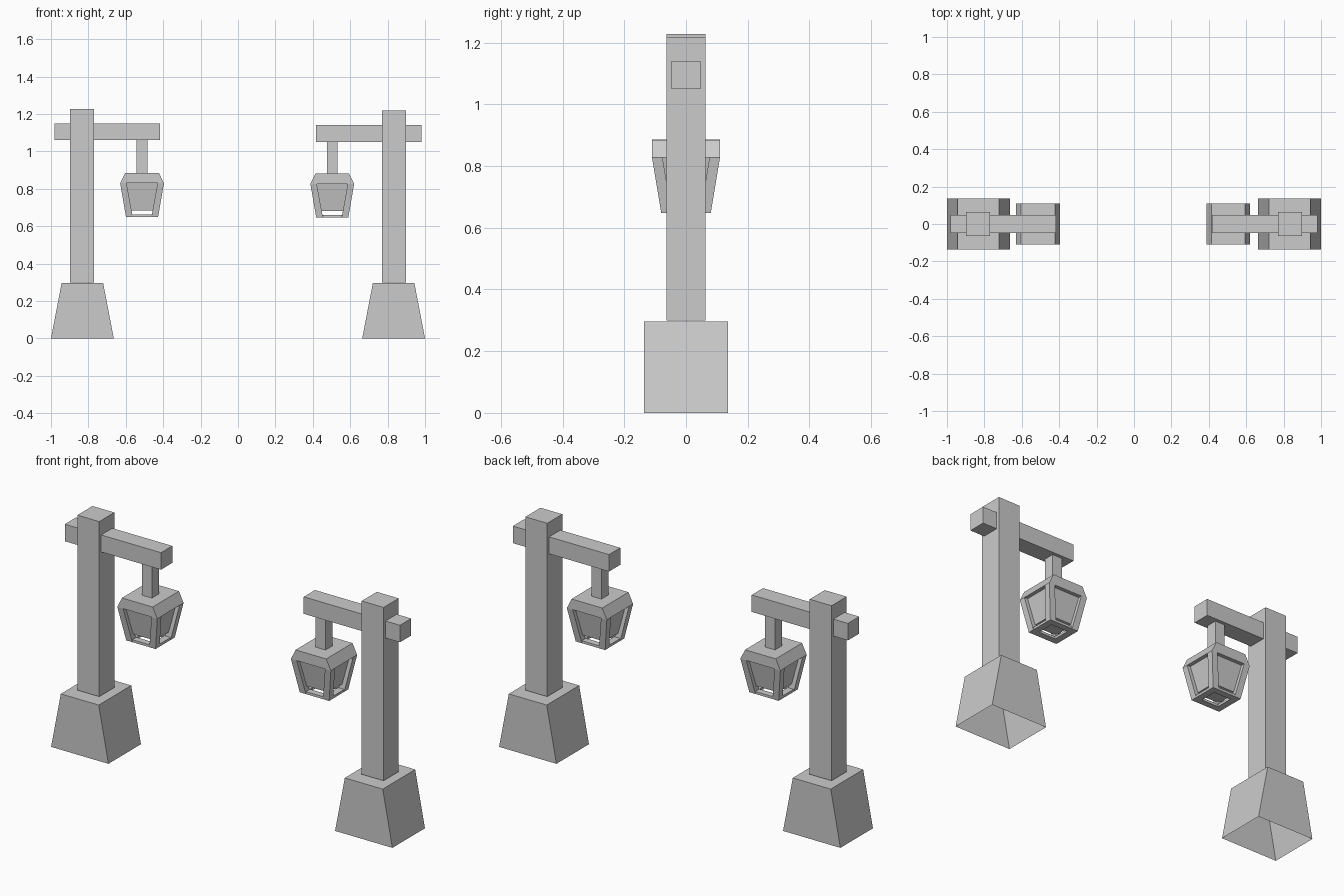
import bpy, bmesh

if "Cube" in bpy.data.objects:
    bpy.data.objects.remove(bpy.data.objects["Cube"])


def frustum(name, z0, z1, low, high, open_bottom=False):
    """Four-sided solid; low/high are (cx, cy, half_x, half_y) at z0/z1."""
    bm = bmesh.new()
    rings = []
    for z, (cx, cy, hx, hy) in ((z0, low), (z1, high)):
        rings.append([bm.verts.new((cx + sx * hx, cy + sy * hy, z))
                      for sx, sy in ((-1, -1), (1, -1), (1, 1), (-1, 1))])
    a, b = rings
    for i in range(4):
        j = (i + 1) % 4
        bm.faces.new((a[i], a[j], b[j], b[i]))
    bm.faces.new(b)
    if not open_bottom:
        bm.faces.new(a[::-1])
    me = bpy.data.meshes.new(name)
    bm.to_mesh(me)
    bm.free()
    ob = bpy.data.objects.new(name, me)
    bpy.context.collection.objects.link(ob)
    return ob


def box(name, x, z0, z1, hx, hy, y=0):
    return frustum(name, z0, z1, (x, y, hx, hy), (x, y, hx, hy))


def lantern(tag, x, dz):
    zb, zs, zt = 0.65 + dz, 0.83 + dz, 0.885 + dz
    # roof block, chamfered along x only
    frustum(tag + "_lantern_cap", zs, zt, (x, 0, 0.117, 0.11), (x, 0, 0.09, 0.11))
    # leaning corner posts
    for sx in (-1, 1):
        for sy in (-1, 1):
            frustum(tag + "_lantern_corner", zb, zs,
                    (x + sx * 0.068, sy * 0.063, 0.018, 0.017),
                    (x + sx * 0.100, sy * 0.093, 0.017, 0.017))
    # bottom rails
    for s in (-1, 1):
        box(tag + "_lantern_rail_y", x, zb, zb + 0.013, 0.05, 0.017, s * 0.063)
        box(tag + "_lantern_rail_x", x + s * 0.068, zb, zb + 0.013, 0.018, 0.046)
    # recessed panes, stopping short of the bottom rails
    frustum(tag + "_lantern_panes", zb + 0.035, zs,
            (x, 0, 0.070, 0.064), (x, 0, 0.097, 0.090))


def lamp(tag, side, lantern_x, top, arm_z, dz):
    frustum(tag + "_base", 0, 0.296, (side * 0.832, 0, 0.168, 0.136),
            (side * 0.832, 0, 0.111, 0.136), open_bottom=True)
    box(tag + "_post", side * 0.833, 0.30, top, 0.064, 0.063)
    box(tag + "_arm", side * 0.70, arm_z, arm_z + 0.09, 0.282, 0.047)
    box(tag + "_hanger", lantern_x, 0.88 + dz, arm_z, 0.029, 0.029)
    lantern(tag, lantern_x, dz)


lamp("left", -1, -0.513, 1.227, 1.06, 0)
lamp("right", 1, 0.504, 1.218, 1.05, -0.003)
